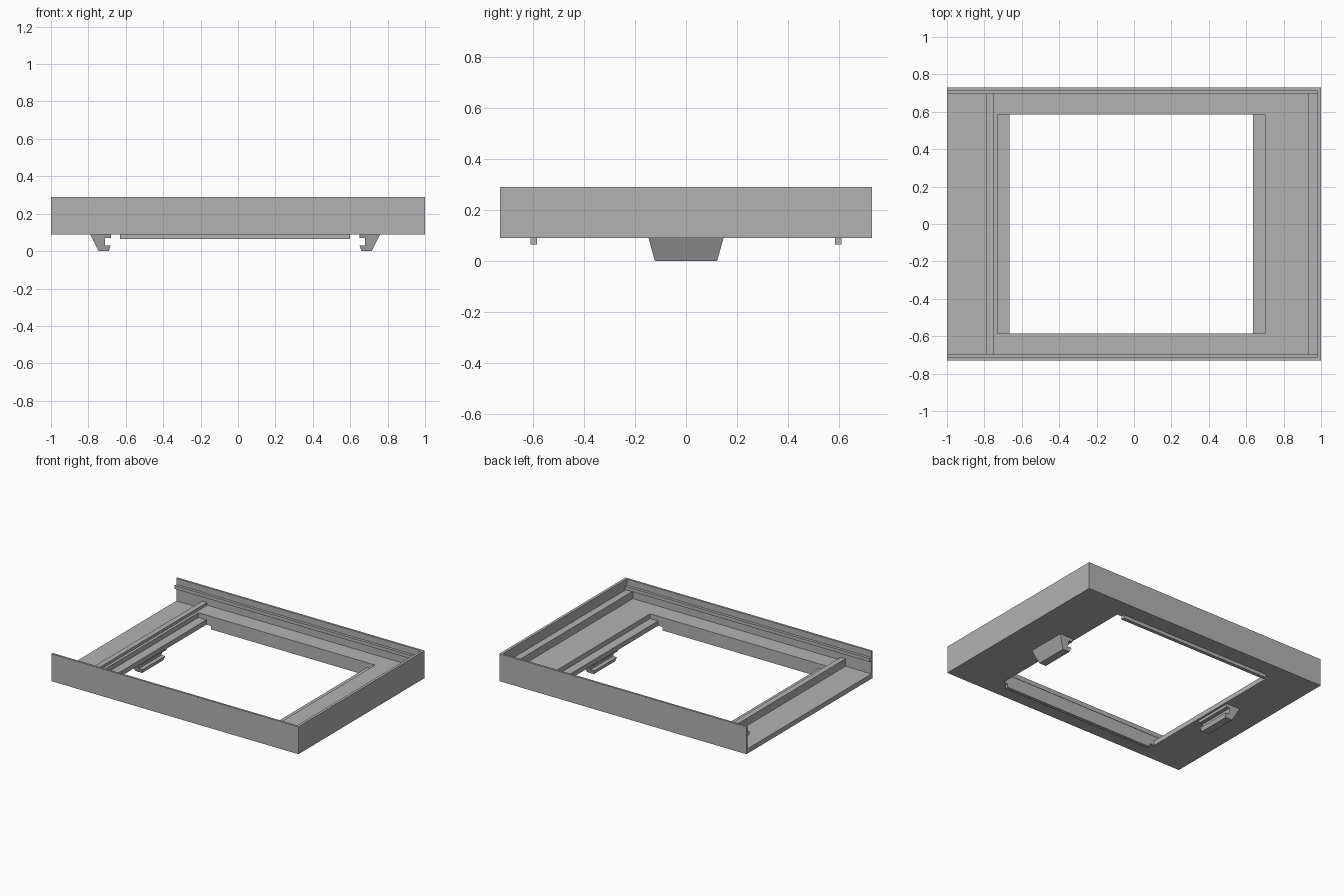
import bpy, bmesh

cube = bpy.data.objects.get("Cube")
if cube:
    bpy.data.objects.remove(cube)

GREY = (0.45, 0.45, 0.45, 1)
grey = bpy.data.materials.new("plain_grey")
grey.use_nodes = True
grey.diffuse_color = GREY
grey.node_tree.nodes["Principled BSDF"].inputs["Base Color"].default_value = GREY

CENTRE = -0.015   # middle of the window, between the clips


def prism(name, profile, width):
    """Extrude an (x, z) profile along y; width(z) gives the (y0, y1) limits."""
    bm = bmesh.new()
    rings = [[bm.verts.new((x, width(z)[i], z)) for x, z in profile] for i in (0, 1)]
    for ring in rings:
        bm.faces.new(ring)
    for i in range(len(profile)):
        j = (i + 1) % len(profile)
        bm.faces.new((rings[0][i], rings[0][j], rings[1][j], rings[1][i]))
    bmesh.ops.recalc_face_normals(bm, faces=bm.faces)
    mesh = bpy.data.meshes.new(name)
    bm.to_mesh(mesh)
    bm.free()
    mesh.materials.append(grey)
    obj = bpy.data.objects.new(name, mesh)
    bpy.context.collection.objects.link(obj)
    return obj


def box(name, x, y, z):
    corners = [(x[0], z[0]), (x[1], z[0]), (x[1], z[1]), (x[0], z[1])]
    return prism(name, corners, lambda h: y)


def cut(target, cutter):
    cutter.hide_render = True
    cutter.display_type = 'WIRE'
    mod = target.modifiers.new(cutter.name, 'BOOLEAN')
    mod.operation = 'DIFFERENCE'
    mod.solver = 'EXACT'
    mod.object = cutter
    cutter.hide_set(True)


# Tray body, hollowed by a stepped floor that runs out through one end
body = box("tray_body", (-1, 1), (-0.73, 0.73), (0.09, 0.29))
steps = [(-1.1, 0.125), (-0.79, 0.125), (-0.79, 0.18), (-0.75, 0.18), (-0.75, 0.16),
         (0.93, 0.16), (0.93, 0.215), (0.98, 0.215), (0.98, 0.5), (-1.1, 0.5)]
cut(body, prism("cavity_cutter", steps, lambda z: (-0.715, 0.715)))

# Window with a ledge at each end
cut(body, box("ledge_cutter", (-0.73, 0.70), (-0.585, 0.585), (0.125, 0.4)))
cut(body, box("window_cutter", (-0.665, 0.635), (-0.585, 0.585), (0, 0.4)))

# Guide rails inside the long walls, and lips under the window edges
for side, s in (("front", -1), ("back", 1)):
    box(side + "_rail", (-1, 0.98), sorted((s * 0.695, s * 0.715)), (0.22, 0.245))
    box(side + "_lip", (-0.63, 0.60), sorted((s * 0.585, s * 0.61)), (0.065, 0.09))

# Notched, tapered clips underneath
clip = [(0.775, 0.09), (0.73, 0), (0.675, 0), (0.665, 0.03),
        (0.695, 0.03), (0.695, 0.07), (0.665, 0.07), (0.665, 0.09)]
for side, s in (("right", -1), ("left", 1)):
    prism(side + "_clip", [(CENTRE + s * x, z) for x, z in clip],
          lambda z: (-0.122 - 0.28 * z, 0.122 + 0.28 * z))
